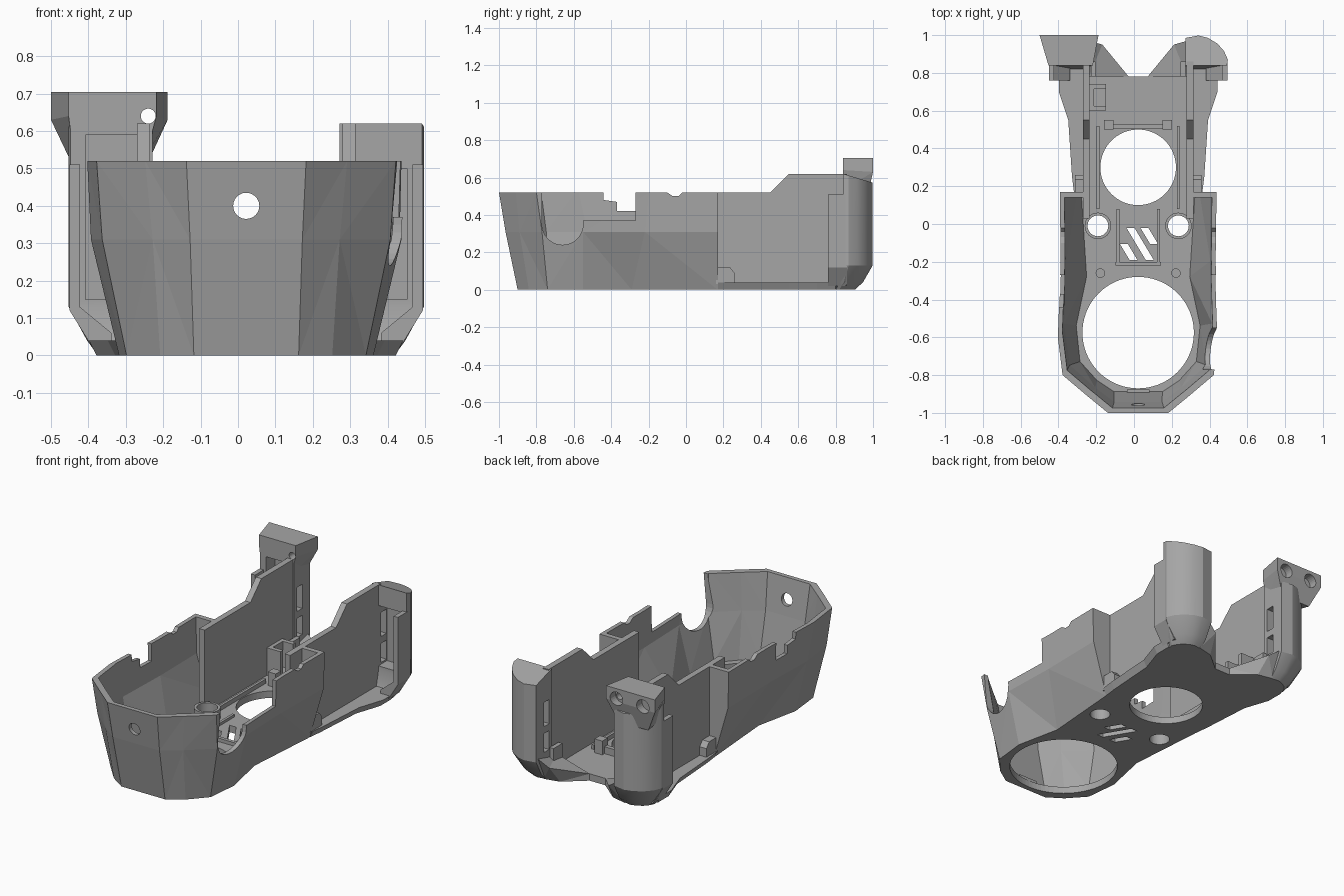
import bpy, bmesh, math

if "Cube" in bpy.data.objects:
    bpy.data.objects.remove(bpy.data.objects["Cube"], do_unlink=True)

CX = 0.022          # centre line of the housing
RIM, FLOOR = 0.52, 0.04

mat = bpy.data.materials.new("plain_grey")
mat.use_nodes = True
grey = (0.38, 0.38, 0.38, 1)
mat.diffuse_color = grey
mat.node_tree.nodes["Principled BSDF"].inputs["Base Color"].default_value = grey


def finish(name, bm):
    bmesh.ops.recalc_face_normals(bm, faces=bm.faces)
    me = bpy.data.meshes.new(name)
    bm.to_mesh(me)
    bm.free()
    me.materials.append(mat)
    ob = bpy.data.objects.new(name, me)
    bpy.context.scene.collection.objects.link(ob)
    return ob


def loft(name, rings, side=1):
    """Closed solid through rings of equal length; side=-1 mirrors about the centre line."""
    bm = bmesh.new()
    rows = [[bm.verts.new((CX + side * x, y, z)) for x, y, z in r] for r in rings]
    n = len(rows[0])
    for a, b in zip(rows, rows[1:]):
        for i in range(n):
            j = (i + 1) % n
            bm.faces.new((a[i], a[j], b[j], b[i]))
    bm.faces.new(rows[0][::-1])
    bm.faces.new(rows[-1])
    bmesh.ops.triangulate(bm, faces=[f for f in bm.faces if len(f.verts) == 4])
    return finish(name, bm)


def prism(name, pts, axis, lo, hi, side=1):
    """Extrude a flat profile along an axis."""
    place = {"x": lambda a, b, c: (c, a, b),
             "y": lambda a, b, c: (a, c, b),
             "z": lambda a, b, c: (a, b, c)}[axis]
    return loft(name, [[place(a, b, c) for a, b in pts] for c in (lo, hi)], side)


def box(name, x, y, z, side=1):
    return prism(name, [(x[0], y[0]), (x[1], y[0]), (x[1], y[1]), (x[0], y[1])], "z", *z, side)


def cyl(name, a, b, r, lo, hi, seg=32, axis="z"):
    pts = [(a + r * math.cos(2 * math.pi * i / seg), b + r * math.sin(2 * math.pi * i / seg))
           for i in range(seg)]
    return prism(name, pts, axis, lo, hi)


def cut(ob, cutters):
    for c in cutters:
        m = ob.modifiers.new("cut", "BOOLEAN")
        m.operation, m.solver, m.object = "DIFFERENCE", "EXACT", c
    dg = bpy.context.evaluated_depsgraph_get()
    me = bpy.data.meshes.new_from_object(ob.evaluated_get(dg))
    ob.modifiers.clear()
    ob.data = me
    for c in cutters:
        bpy.data.objects.remove(c, do_unlink=True)


def smooth(ob, deg=25):
    bpy.ops.object.select_all(action="DESELECT")
    ob.select_set(True)
    bpy.context.view_layer.objects.active = ob
    bpy.ops.object.shade_smooth_by_angle(angle=math.radians(deg))


def floor_cuts():
    out = [cyl("big_hole", 0, -0.575, 0.295, -0.1, 0.07, 72),
           cyl("small_hole", 0, 0.3, 0.2, -0.1, 0.07, 64)]
    for s in (-1, 1):
        out.append(cyl("boss_hole", s * 0.213, -0.01, 0.055, -0.1, 0.2))
    # slanted vents
    for x, y0, y1 in ((-0.097, -0.19, -0.105), (-0.062, -0.19, -0.02), (0.012, -0.105, -0.02)):
        lean = (y1 - y0) * 0.6
        out.append(prism("vent", [(x + lean, y0), (x + lean + 0.042, y0), (x + 0.042, y1), (x, y1)],
                         "z", -0.1, 0.1))
    return out


# Faceted front bowl: half outlines at three heights
LEVELS = [
    (0.0, [(0.14, -0.9), (0.23, -0.84), (0.32, -0.74), (0.34, -0.55), (0.285, -0.29), (0.32, 0.17)]),
    (0.31, [(0.15, -0.965), (0.25, -0.89), (0.385, -0.77), (0.415, -0.55), (0.405, -0.22),
            (0.41, 0.17)]),
    (RIM, [(0.16, -1.0), (0.27, -0.91), (0.4, -0.8), (0.425, -0.6), (0.41, -0.2), (0.415, 0.17)]),
]


def ring(z, half, inset=0.0, back=0.0):
    right = [(x - inset, y + inset) for x, y in half]
    right[-1] = (right[-1][0], half[-1][1] + back)
    return [(x, y, z) for x, y in right] + [(-x, y, z) for x, y in right[::-1]]


bowl = loft("front_bowl", [ring(z, h) for z, h in LEVELS])
cavity = loft("cavity", [ring(FLOOR, LEVELS[0][1], 0.012, 0.1), ring(*LEVELS[1], 0.023, 0.1),
                         ring(RIM + 0.02, LEVELS[2][1], 0.023, 0.1)])
arc = [(-0.66 + 0.11 * math.cos(a), 0.35 + 0.11 * math.sin(a))
       for a in [math.pi + math.pi * i / 16 for i in range(17)]]
port = prism("side_port", [(-0.77, 0.6)] + arc + [(-0.55, 0.37), (-0.27, 0.37), (-0.27, 0.6)],
             "x", 0.2, 0.6)
step = prism("rim_step", [(-0.44, 0.6), (-0.44, 0.48), (-0.37, 0.47), (-0.37, 0.42),
                          (-0.27, 0.42), (-0.27, 0.6)], "x", 0.2, 0.6, -1)
nick = prism("rim_nick", [(-0.11, 0.6), (-0.1, RIM), (-0.07, 0.5), (-0.04, 0.5), (-0.02, RIM),
                          (-0.02, 0.6)], "x", -0.6, 0.6)
cut(bowl, [cavity])
cut(bowl, [port, step, nick, cyl("front_hole", 0, 0.4, 0.035, -1.1, -0.8, 24, "y")])
cut(bowl, floor_cuts())

# Rear floor with flared edge
plan = [(0.32, 0.17), (0.33, 0.25), (0.35, 0.55), (0.40, 0.7), (0.40, 0.8), (0.25, 0.86), (0.06, 0.78)]
rear = [[(x + f, y, z) for x, y in plan] + [(-x - f, y, z) for x, y in plan[::-1]]
        for f, z in ((0, 0), (0.02, FLOOR))]
floor = loft("rear_floor", rear)
cut(floor, floor_cuts())

# Floor fittings
box("cross_rib", (-0.16, 0.16), (0.505, 0.53), (0.03, 0.08))
box("front_rib", (-0.12, 0.12), (-0.22, -0.2), (0.03, 0.06))
box("front_clip", (-0.06, 0.06), (-0.9, -0.875), (0.03, 0.06))
for s in (-1, 1):
    boss = cyl("screw_boss", s * 0.213, -0.01, 0.07, 0.02, 0.1)
    cut(boss, [cyl("boss_bore", s * 0.213, -0.01, 0.055, -0.1, 0.2)])
    smooth(boss)
    cyl("low_disc", s * 0.165, -0.11, 0.05, 0.03, 0.045)
    cyl("locating_pin", s * 0.2, -0.26, 0.025, 0.03, 0.05, 20)
    box("rib_clip", (0.13, 0.18), (0.5, 0.55), (0.03, 0.12), s)
    box("frame_rail", (0.205, 0.22), (0.08, 0.52), (0.03, 0.065), s)
    box("vent_rail", (0.1, 0.115), (-0.2, 0.08), (0.03, 0.055), s)
clip = box("cable_clip", (0.17, 0.26), (0.6, 0.74), (0.03, 0.2), -1)
cut(clip, [box("clip_slot", (0.15, 0.235), (0.625, 0.715), (0.05, 0.3), -1)])

# Side walls, bulkheads and rear posts
POST = [(0.25, 0.84), (0.47, 0.84), (0.475, 0.87), (0.455, 0.915), (0.42, 0.955),
        (0.37, 0.985), (0.32, 0.998), (0.25, 0.985)]
for s, label in ((1, "left"), (-1, "right")):
    prism(label + "_rear_wall",
          [(0.03, 0.01), (0.03, RIM), (0.45, RIM), (0.55, 0.62), (0.86, 0.62), (0.86, 0.01)],
          "x", 0.257, 0.292, s)

    # Bulkhead closing the back of the bowl
    prism(label + "_bulkhead", [(0.26, 0.01), (0.31, 0.01), (0.4, 0.31), (0.405, RIM),
                                (0.26, RIM)], "y", 0.14, 0.17, s)
    prism(label + "_tab", [(0.16, 0.03), (0.26, 0.03), (0.26, 0.09), (0.235, 0.12), (0.16, 0.12)],
          "x", 0.29, 0.335, s)

    # Post: curved shell, tapered foot, sloping top
    foot = [(0.25 + (x - 0.25) * 0.65, 0.8 + (y - 0.84) * 0.65, 0) for x, y in POST]
    low = [(0.25 + (x - 0.25) * 0.78, 0.82 + (y - 0.84) * 0.8, FLOOR) for x, y in POST]
    post = loft(label + "_post", [foot, low, [(x, y, 0.13) for x, y in POST],
                                  [(x, y, 0.62 - 0.3 * (y - 0.84)) for x, y in POST]], s)
    hollow = box("hollow", (0.29, 0.43), (0.7, 0.92), (0.15, 0.5 if s > 0 else 0.59), s)
    cut(post, [hollow])
    slots = [box("slot", (0.2, 0.35), (0.865, 0.915), z, s) for z in ((0.16, 0.27), (0.31, 0.45))]
    cut(post, slots)
    smooth(post)
    box(label + "_post_lip", (0.445, 0.472), (0.76, 0.86), (0.12, 0.51), s)
    prism(label + "_lip_foot", [(0.36, 0.02), (0.41, 0.02), (0.472, 0.12), (0.445, 0.13), (0.36, 0.06)],
          "y", 0.76, 0.86, s)

    # Sloped bracket inside each post
    loft(label + "_bracket", [
        [(0.05, 0.78, 0), (0.26, 0.78, 0), (0.26, 0.9, 0), (0.17, 0.88, 0)],
        [(0.05, 0.78, 0.04), (0.26, 0.78, 0.1), (0.26, 0.97, 0.15), (0.19, 0.95, 0.1)]], s)
    box(label + "_bracket_fin", (0.225, 0.25), (0.78, 0.86), (0.05, 0.17), s)

# Ear on the right post, wider toward the back
under = [(-0.46, 0.84, 0.53), (-0.27, 0.84, 0.53), (-0.27, 0.97, 0.5), (-0.46, 0.97, 0.5)]
mid = [(-0.475, 0.84, 0.64), (-0.24, 0.84, 0.64), (-0.21, 1.0, 0.63), (-0.522, 1.0, 0.63)]
top = [(x, y, 0.705) for x, y, z in mid]
ear = loft("mount_ear", [under, mid, top])
cut(ear, [cyl("bore", -0.262, 0.64, 0.02, 0.7, 1.1, 24, "y")])
cut(ear, [cyl("sink_a", -0.275, 0.645, 0.04, 0.95, 1.1, 24, "y"),
          cyl("sink_b", -0.445, 0.645, 0.04, 0.95, 1.1, 24, "y"),
          box("ear_hollow", (-0.43, -0.29), (0.8, 0.92), (0.4, 0.61))])
